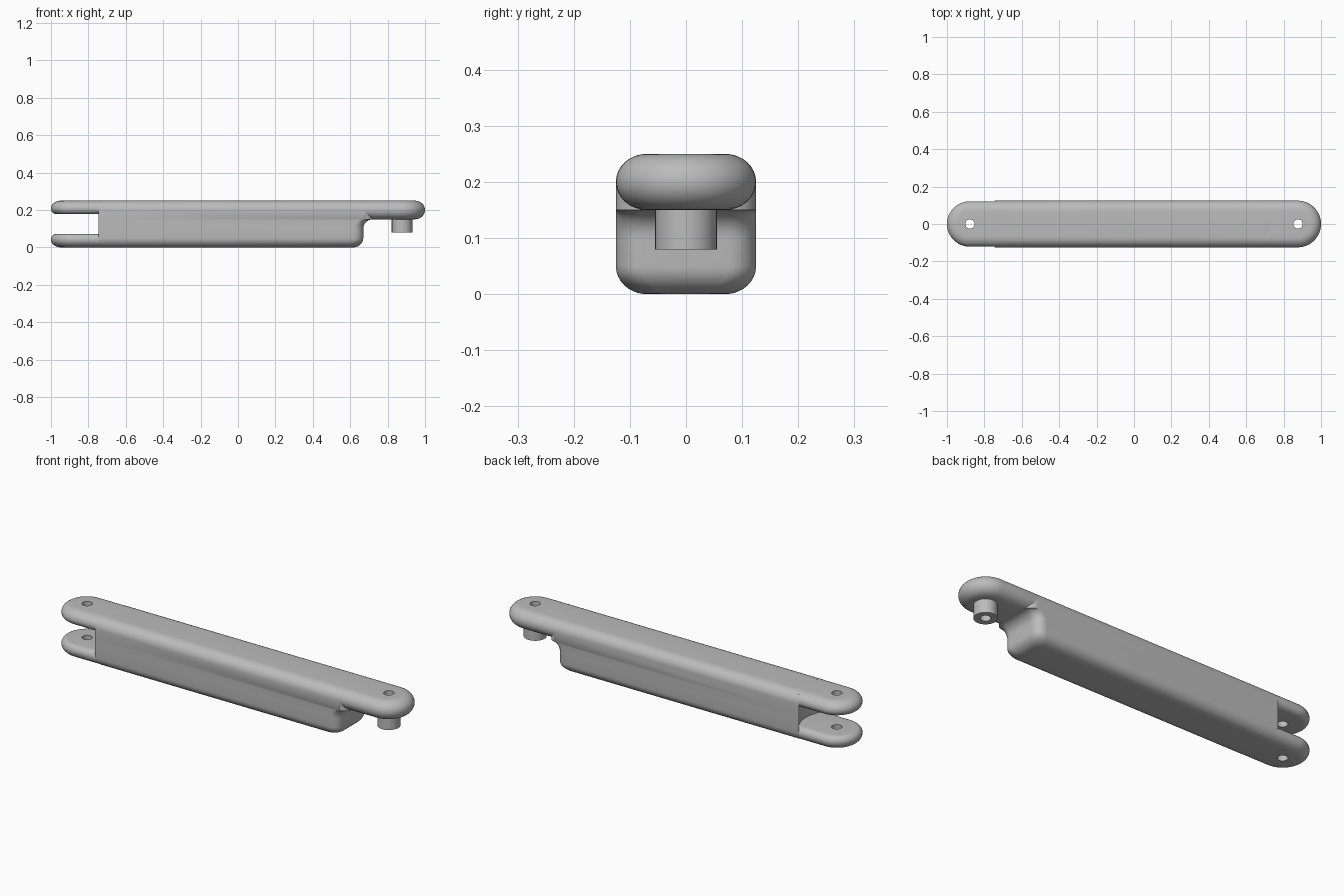
import bpy, bmesh, math

if "Cube" in bpy.data.objects:
    bpy.data.objects.remove(bpy.data.objects["Cube"])

grey = bpy.data.materials.new("plain_grey")
grey.use_nodes = True
grey.diffuse_color = (0.5, 0.5, 0.5, 1)
grey.node_tree.nodes["Principled BSDF"].inputs["Base Color"].default_value = (0.5, 0.5, 0.5, 1)

STEPS = 8
PIVOT = 0.877


def outline(x0, r0, x1, r1, hw):
    """Rounded rectangle, with its own corner radius at each end."""
    corners = [(x1 - r1, hw - r1, r1, 0), (x0 + r0, hw - r0, r0, 1),
               (x0 + r0, r0 - hw, r0, 2), (x1 - r1, r1 - hw, r1, 3)]
    return [(cx + r * math.cos(a), cy + r * math.sin(a))
            for cx, cy, r, quarter in corners
            for a in [(quarter + i / 12) * math.pi / 2 for i in range(13)]]


def finish(name, bm):
    bmesh.ops.remove_doubles(bm, verts=bm.verts, dist=1e-5)
    bmesh.ops.recalc_face_normals(bm, faces=bm.faces)
    mesh = bpy.data.meshes.new(name)
    bm.to_mesh(mesh)
    bm.free()
    mesh.materials.append(grey)
    obj = bpy.data.objects.new(name, mesh)
    bpy.context.collection.objects.link(obj)
    return obj


def stack(name, rings):
    """Skin horizontal outlines given as (z, x0, r0, x1, r1, half width)."""
    bm = bmesh.new()
    loops = [[bm.verts.new((x, y, z)) for x, y in outline(*o)] for z, *o in rings]
    for a, b in zip(loops, loops[1:]):
        for i in range(len(a)):
            j = (i + 1) % len(a)
            bm.faces.new((a[i], a[j], b[j], b[i]))
    bm.faces.new(loops[0][::-1])
    bm.faces.new(loops[-1])
    return finish(name, bm)


def rounding(z0, z1, low, high):
    """Pairs of height and inset for a slab; low and high are (inset, height)."""
    quarter = [i / STEPS * math.pi / 2 for i in range(STEPS + 1)]
    bottom = [(z0 + low[1] * (1 - math.cos(a)), low[0] * (1 - math.sin(a))) for a in quarter]
    top = [(z1 - high[1] * (1 - math.cos(a)), high[0] * (1 - math.sin(a))) for a in quarter]
    return bottom + top[::-1]


def cylinder(name, x, radius, z0, z1, segments=48):
    bm = bmesh.new()
    bmesh.ops.create_cone(bm, cap_ends=True, segments=segments, radius1=radius,
                          radius2=radius, depth=z1 - z0)
    bmesh.ops.translate(bm, verts=bm.verts, vec=(x, 0, (z0 + z1) / 2))
    return finish(name, bm)


def cut(obj, x, radius):
    """Bore a vertical round hole through an object."""
    cutter = cylinder("cutter", x, radius, -0.1, 0.4, 64)
    cutter.hide_render = True
    mod = obj.modifiers.new("bore", 'BOOLEAN')
    mod.operation, mod.solver, mod.object = 'DIFFERENCE', 'EXACT', cutter
    bpy.context.view_layer.objects.active = obj
    bpy.ops.object.modifier_apply(modifier=mod.name)
    bpy.data.objects.remove(cutter)


# Main beam: rounded long edges, end wall flaring out to meet the arm
EDGE = (0.055, 0.05)
rings = []
for z, inset in rounding(0, 0.25, EDGE, EDGE):
    end = 0.67 if z < 0.15 else 0.72
    shrink = inset if z < 0.15 else 0
    rings.append((z, -0.8, 0.005, end - shrink, 0.05, 0.125 - inset))
for i in range(STEPS + 1):
    a = i / STEPS * math.pi / 2
    rings.append((0.1 + 0.05 * math.sin(a), -0.8, 0.005,
                  0.72 - 0.05 * math.cos(a), 0.05, 0.125))
beam = stack("beam", sorted(rings))
cut(beam, -0.88, 0.184)

# Fork plates at one end
parts = [beam]
OUTER, INNER = (0.055, 0.042), (0.03, 0.03)
for name, z0, z1, low, high in (("lower_fork_plate", 0, 0.072, OUTER, INNER),
                                ("upper_fork_plate", 0.178, 0.25, INNER, OUTER)):
    plate = stack(name, [(z, -1 + s, 0.121 - s, -0.685, 0.005, 0.121 - s)
                         for z, s in rounding(z0, z1, low, high)])
    cut(plate, -PIVOT, 0.025)
    parts.append(plate)

# Rounded arm at the other end
arm = stack("arm", [(z, 0.64, 0.005, 1 - s, 0.1249 - s, 0.1249 - s)
                    for z, s in rounding(0.15, 0.25, EDGE, EDGE)])
cut(arm, PIVOT, 0.025)

# Hollow pivot pin under the arm
pin = cylinder("pivot_pin", PIVOT, 0.055, 0.08, 0.16)
cut(pin, PIVOT, 0.025)
parts += [arm, pin]

# Smooth shading with crisp edges
bpy.ops.object.select_all(action='DESELECT')
for obj in parts:
    obj.select_set(True)
bpy.context.view_layer.objects.active = beam
bpy.ops.object.shade_smooth_by_angle(angle=math.radians(35))
